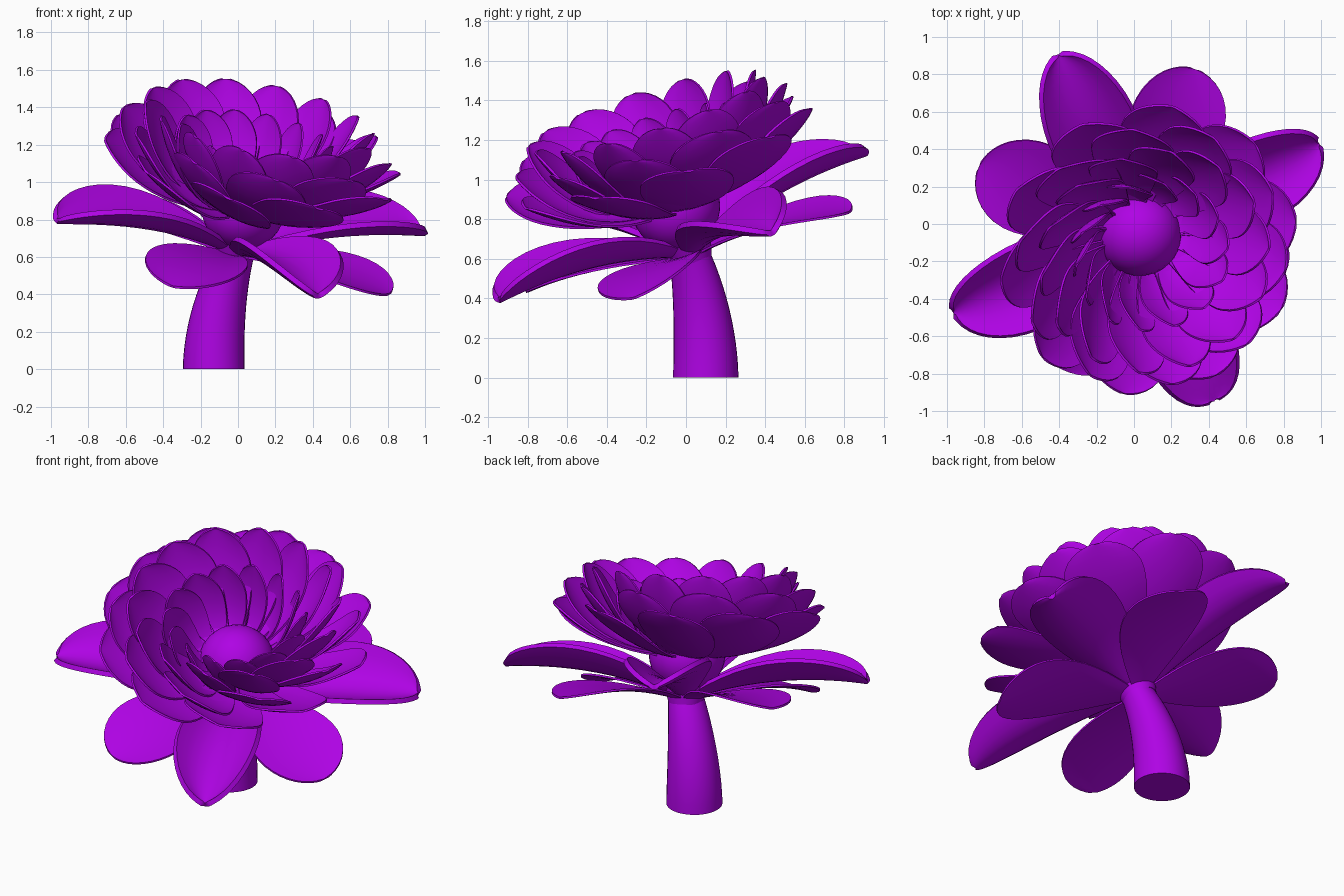
import bpy, bmesh, math
from mathutils import Vector, Matrix

if "Cube" in bpy.data.objects:
    bpy.data.objects.remove(bpy.data.objects["Cube"])

COLOUR = (0.43, 0.001, 0.78, 1)
purple = bpy.data.materials.new("vivid_purple")
purple.use_nodes = True
purple.diffuse_color = COLOUR
purple.node_tree.nodes["Principled BSDF"].inputs["Base Color"].default_value = COLOUR

# The flower head leans forward and to its left
lean = Vector((0, 0, 1)).rotation_difference(Vector((0.18, -0.32, 1)))
HEAD = Matrix.Translation((-0.015, 0.025, 0.62)) @ lean.to_matrix().to_4x4()


def finish(name, bm, matrix=Matrix(), thickness=0):
    bmesh.ops.recalc_face_normals(bm, faces=bm.faces)
    mesh = bpy.data.meshes.new(name)
    bm.to_mesh(mesh)
    bm.free()
    mesh.transform(matrix)
    mesh.materials.append(purple)
    obj = bpy.data.objects.new(name, mesh)
    bpy.context.collection.objects.link(obj)
    bpy.ops.object.select_all(action='DESELECT')
    obj.select_set(True)
    bpy.context.view_layer.objects.active = obj
    if thickness:
        mod = obj.modifiers.new("thickness", 'SOLIDIFY')
        mod.thickness = thickness
        mod.offset = 0
        bpy.ops.object.modifier_apply(modifier=mod.name)
    bpy.ops.object.shade_smooth_by_angle(angle=math.radians(40))


def bezier(a, b, c, t):
    return a * (1 - t) ** 2 + b * 2 * t * (1 - t) + c * t * t


def loft(bm, rows, closed=False):
    for a, b in zip(rows, rows[1:]):
        n = len(a)
        for i in range(n if closed else n - 1):
            j = (i + 1) % n
            bm.faces.new((a[i], a[j], b[j], b[i]))


def petal(name, angle, path, width, cup, roll, thickness, widest=0.71, tip=0.5, stalk=0.3):
    """Cupped blade following a (radius, height) curve away from the axis."""
    p0, p1, p2 = (Vector(p) for p in path)
    out = Vector((math.cos(angle), math.sin(angle), 0))
    side = Vector((-math.sin(angle), math.cos(angle), 0))
    bm = bmesh.new()
    rows = []
    steps, across = 16, 8
    for i in range(steps + 1):
        t = math.sin(i / steps * math.pi / 2) * 0.998
        if t < widest:
            f = stalk + (1 - stalk) * math.sin(t / widest * math.pi / 2)
        else:
            f = (1 - ((t - widest) / (1 - widest)) ** 2) ** tip
        point = bezier(p0, p1, p2, t)
        slope = ((p1 - p0) * (1 - t) + (p2 - p1) * t).normalized()
        normal = Vector((-slope.y, slope.x))
        row = []
        for k in range(across + 1):
            v = 2 * k / across - 1
            q = point + normal * f * (cup * v * v + roll * v)
            row.append(bm.verts.new(out * q.x + side * v * f * width + Vector((0, 0, q.y))))
        rows.append(row)
    loft(bm, rows)
    finish(name, bm, HEAD, thickness)


def ring(name, count, start, **shape):
    for i in range(count):
        petal(f"{name}_{i + 1}", math.radians(start) + i * math.tau / count, **shape)


# Lower leaves: four flat and round, four thick and channelled
ring("flat_leaf", 4, 69, path=((0.05, 0), (0.5, 0.11), (0.9, 0.02)),
     width=0.26, cup=0.03, roll=0, thickness=0.012, widest=0.65, stalk=0.2)
ring("channelled_leaf", 4, 114.5, path=((0.05, 0.02), (0.55, 0.2), (1.08, 0.15)),
     width=0.24, cup=0.13, roll=0.01, thickness=0.03, widest=0.6, stalk=0.2)

# Bowl of overlapping petals, from the outside in
ring("outer_petal", 10, 10, path=((0.14, 0.26), (0.52, 0.31), (0.81, 0.55)),
     width=0.23, cup=0.04, roll=-0.06, thickness=0.012)
ring("second_petal", 10, 28, path=((0.14, 0.27), (0.52, 0.34), (0.73, 0.67)),
     width=0.21, cup=0.04, roll=-0.07, thickness=0.012)
ring("third_petal", 14, 6, path=((0.13, 0.27), (0.46, 0.36), (0.62, 0.77)),
     width=0.17, cup=0.04, roll=-0.07, thickness=0.012)
ring("inner_petal", 14, 5, path=((0.16, 0.26), (0.35, 0.33), (0.41, 0.67)),
     width=0.11, cup=0.03, roll=-0.06, thickness=0.01)


def tube(name, sections, matrix=Matrix(), sides=32):
    """Closed round body through (x, y, z, radius) sections."""
    bm = bmesh.new()
    rows = []
    for x, y, z, r in sections:
        rows.append([bm.verts.new((x + r * math.cos(a), y + r * math.sin(a), z))
                     for a in (math.tau * k / sides for k in range(sides))])
    loft(bm, rows, closed=True)
    bm.faces.new(rows[0])
    bm.faces.new(rows[-1])
    finish(name, bm, matrix)


# Receptacle cone under the bowl, and the round flower centre
tube("receptacle", [(0, 0, -0.03, 0.1), (0, 0, 0.08, 0.13), (0, 0, 0.28, 0.2)], HEAD)
bm = bmesh.new()
bmesh.ops.create_uvsphere(bm, u_segments=32, v_segments=16, radius=0.225)
finish("flower_centre", bm, HEAD @ Matrix.Translation((0, 0, 0.26)))

# Curved stem, thinner towards the flower
foot, bend, top = Vector((-0.13, 0.1, 0)), Vector((-0.13, 0.1, 0.36)), Vector((0, 0.01, 0.66))
stem = []
for i in range(13):
    t = i / 12
    stem.append((*bezier(foot, bend, top, t), 0.165 - 0.065 * t ** 1.5))
tube("stem", stem)
